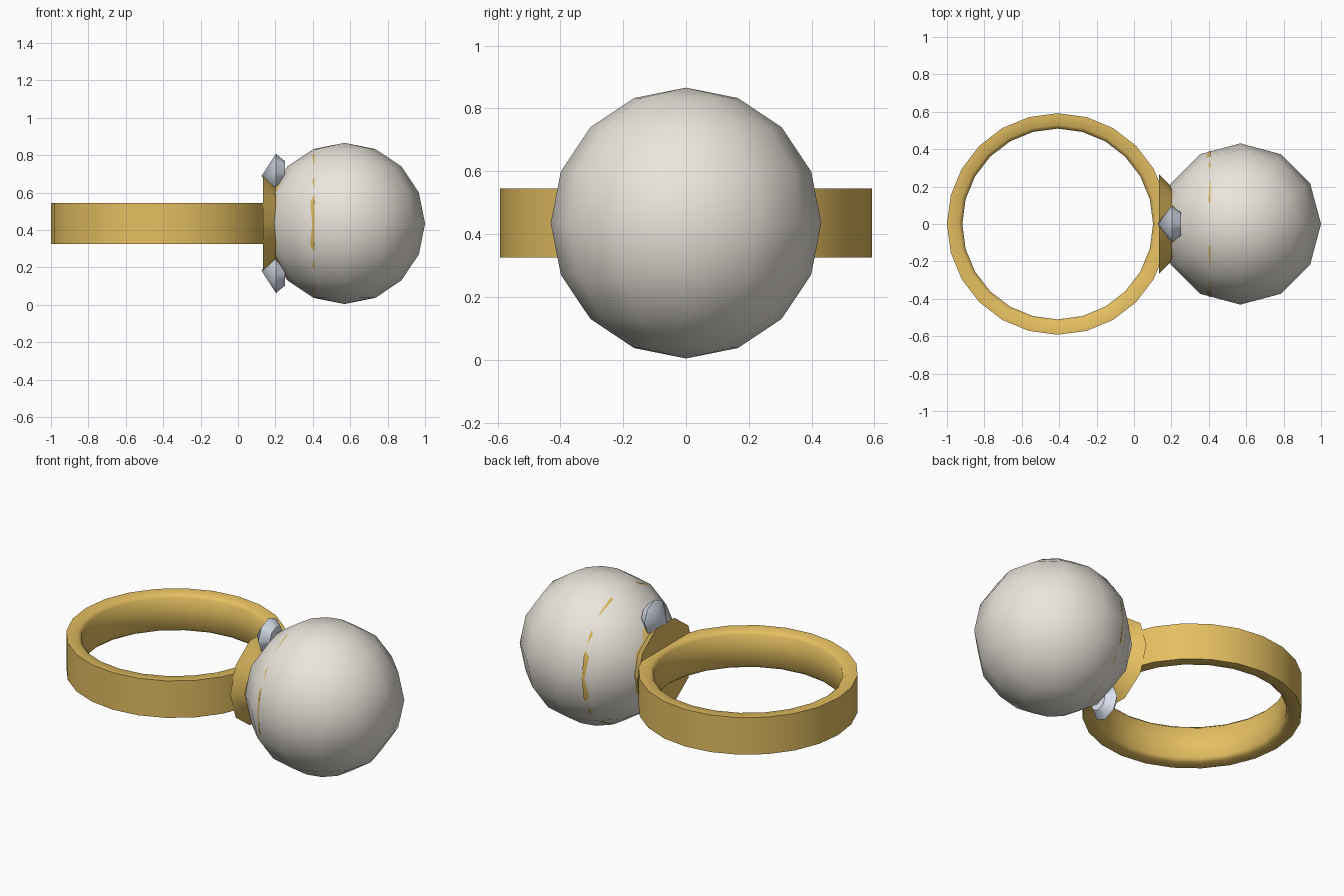
import bpy, bmesh, math
from mathutils import Matrix, Vector

if "Cube" in bpy.data.objects:
    bpy.data.objects.remove(bpy.data.objects["Cube"])


def material(name, color):
    m = bpy.data.materials.new(name)
    m.diffuse_color = (*color, 1)
    m.use_nodes = True
    m.node_tree.nodes["Principled BSDF"].inputs["Base Color"].default_value = m.diffuse_color
    return m


GOLD = material("gold", (0.78, 0.52, 0.12))
PEARL = material("pearl_white", (0.83, 0.79, 0.72))
GEM = material("gem_clear", (0.72, 0.78, 0.88))
MID = 0.435  # height of the ring's centre plane


def finish(bm, name, mat, angle):
    bmesh.ops.recalc_face_normals(bm, faces=bm.faces)
    me = bpy.data.meshes.new(name)
    bm.to_mesh(me)
    bm.free()
    ob = bpy.data.objects.new(name, me)
    bpy.context.collection.objects.link(ob)
    me.materials.append(mat)
    bpy.ops.object.select_all(action='DESELECT')
    bpy.context.view_layer.objects.active = ob
    ob.select_set(True)
    bpy.ops.object.shade_smooth_by_angle(angle=math.radians(angle))
    return ob


def lathe(name, profile, n, centre, axis, mat, closed=False, angle=40):
    """Revolve (radius, height) points around the x or z axis."""
    bm = bmesh.new()
    rings = []
    for r, h in profile:
        if r == 0:
            rings.append([bm.verts.new((0, 0, h))] * n)
        else:
            rings.append([bm.verts.new((r * math.cos(2 * math.pi * i / n),
                                        r * math.sin(2 * math.pi * i / n), h))
                          for i in range(n)])
    pairs = list(zip(rings, rings[1:]))
    if closed:
        pairs.append((rings[-1], rings[0]))
    for a, b in pairs:
        for i in range(n):
            j = (i + 1) % n
            bm.faces.new(list(dict.fromkeys((a[i], a[j], b[j], b[i]))))
    if axis == 'x':  # z -> x, x -> y, y -> z
        turn = Matrix(((0, 0, 1), (1, 0, 0), (0, 1, 0))).to_4x4()
        bmesh.ops.transform(bm, matrix=turn, verts=bm.verts)
    bmesh.ops.translate(bm, vec=Vector(centre), verts=bm.verts)
    return finish(bm, name, mat, angle)


# finger band with softened inner edges
lathe("band", [(0.592, -0.11), (0.592, 0.11), (0.53, 0.11), (0.51, 0.092),
               (0.51, -0.092), (0.53, -0.11)],
      24, (-0.408, 0, MID), 'z', GOLD, closed=True, angle=60)

# setting plate between band and pearl
lathe("setting_plate", [(0, 0.135), (0.265, 0.135), (0.2, 0.2), (0, 0.2)],
      10, (0, 0, MID), 'x', GOLD)

# shallow cup whose rim just breaks through the pearl
lathe("pearl_cup", [(0.2, 0.2), (0.26, 0.25), (0.345, 0.34), (0.394, 0.41)],
      20, (0, 0, MID), 'x', GOLD)

# pearl
bm = bmesh.new()
bmesh.ops.create_uvsphere(bm, u_segments=12, v_segments=8, radius=0.431)
bmesh.ops.translate(bm, vec=(0.569, 0, MID), verts=bm.verts)
finish(bm, "pearl", PEARL, 60)

# two side gems, above and below the plate
for label, s in (("upper", 1), ("lower", -1)):
    gem = lathe(label + "_gem", [(0, 0.125), (0.1, 0.203), (0.06, 0.252), (0, 0.252)],
                8, (0, 0, MID + s * 0.272), 'x', GEM, angle=45)
    for v in gem.data.vertices:  # the point leans toward the band
        if v.co.x < 0.15:
            v.co.z -= s * 0.02
